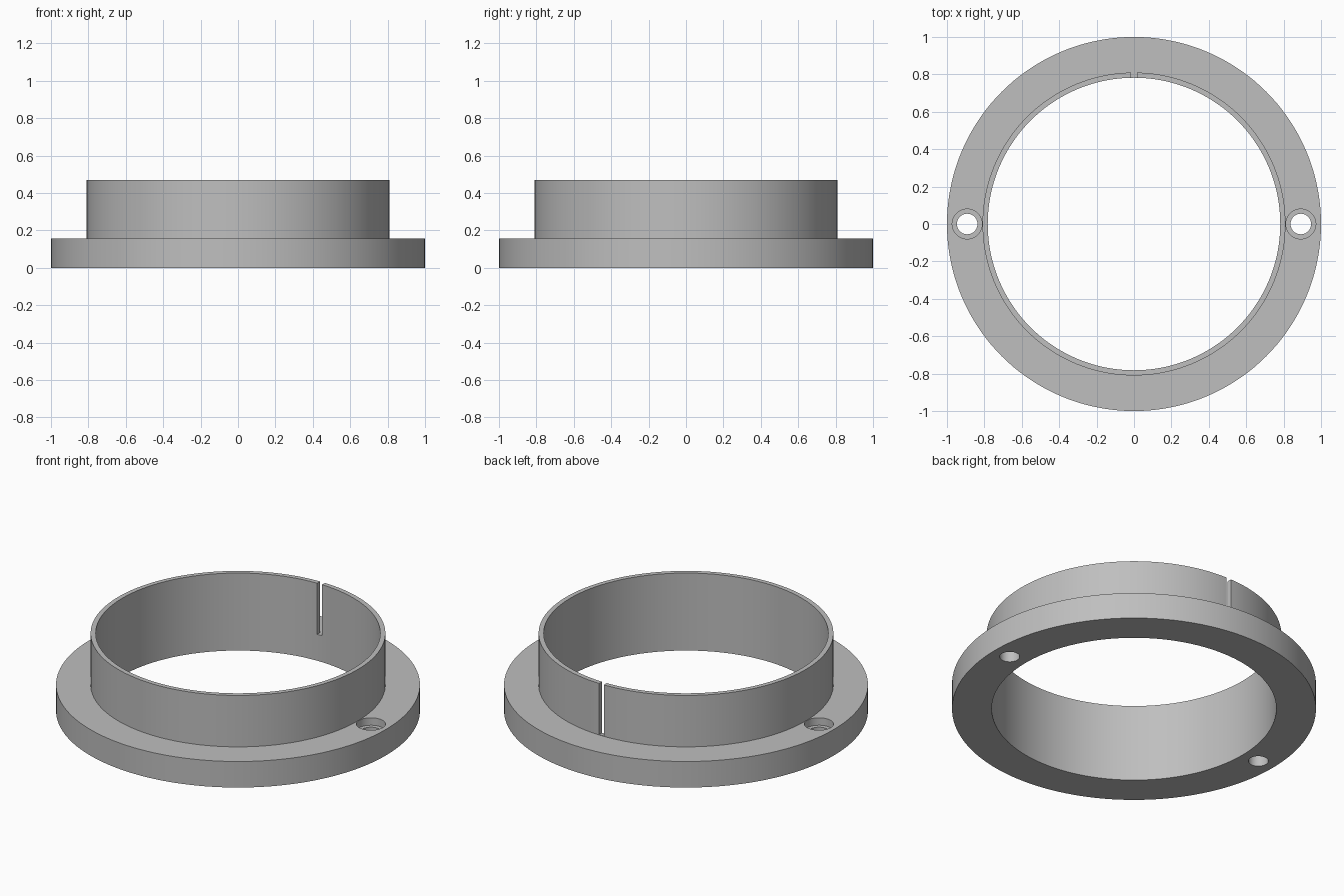
import bpy, bmesh, math
from mathutils import Matrix, Vector

default = bpy.data.objects.get("Cube")
if default:
    bpy.data.objects.remove(default, do_unlink=True)

BORE, COLLAR, RIM = 0.782, 0.81, 1.0
FLANGE_TOP, HEIGHT = 0.158, 0.47
HOLE_X = 0.892

grey = bpy.data.materials.new("plain grey")
grey.use_nodes = True
colour = (0.52, 0.52, 0.52, 1)
grey.diffuse_color = colour
grey.node_tree.nodes["Principled BSDF"].inputs["Base Color"].default_value = colour


def add_object(name, bm):
    bmesh.ops.recalc_face_normals(bm, faces=bm.faces)
    mesh = bpy.data.meshes.new(name)
    bm.to_mesh(mesh)
    bm.free()
    mesh.materials.append(grey)
    obj = bpy.data.objects.new(name, mesh)
    bpy.context.collection.objects.link(obj)
    return obj


def cylinder(name, radius, x, low, high):
    bm = bmesh.new()
    bmesh.ops.create_cone(bm, cap_ends=True, segments=48, radius1=radius,
                          radius2=radius, depth=high - low,
                          matrix=Matrix.Translation((x, 0, (low + high) / 2)))
    return add_object(name, bm)


def box(name, centre, size):
    bm = bmesh.new()
    bmesh.ops.create_cube(bm, size=1, matrix=Matrix.Translation(centre)
                          @ Matrix.Diagonal((*size, 1)))
    return add_object(name, bm)


# Flange and thin collar, turned from one stepped profile
bm = bmesh.new()
profile = [(BORE, 0), (RIM, 0), (RIM, FLANGE_TOP), (COLLAR, FLANGE_TOP),
           (COLLAR, HEIGHT), (BORE, HEIGHT)]
points = [bm.verts.new((r, 0, z)) for r, z in profile]
edges = [bm.edges.new((a, b)) for a, b in zip(points, points[1:] + points[:1])]
bmesh.ops.spin(bm, geom=points + edges, cent=(0, 0, 0), axis=(0, 0, 1),
               angle=math.tau, steps=144, use_merge=True)
bmesh.ops.remove_doubles(bm, verts=bm.verts, dist=0.0001)
ring = add_object("flanged_ring", bm)

# Counterbored screw holes on both sides, and the slot at the back
cutters = [box("slot_cutter", Vector((0, 0.8, 0.36)), (0.032, 0.1, 0.4))]
for side, x in (("left", HOLE_X), ("right", -HOLE_X)):
    cutters.append(cylinder(side + "_counterbore_cutter", 0.08, x, 0.113, 0.2))
    cutters.append(cylinder(side + "_hole_cutter", 0.055, x, -0.1, 0.3))

bpy.ops.object.select_all(action='DESELECT')
bpy.context.view_layer.objects.active = ring
ring.select_set(True)
for cutter in cutters:
    cutter.hide_render = True
    cut = ring.modifiers.new(cutter.name, 'BOOLEAN')
    cut.operation = 'DIFFERENCE'
    cut.solver = 'EXACT'
    cut.object = cutter
    bpy.ops.object.modifier_apply(modifier=cut.name)
    bpy.data.objects.remove(cutter, do_unlink=True)

bpy.ops.object.shade_smooth_by_angle(angle=math.radians(30))
